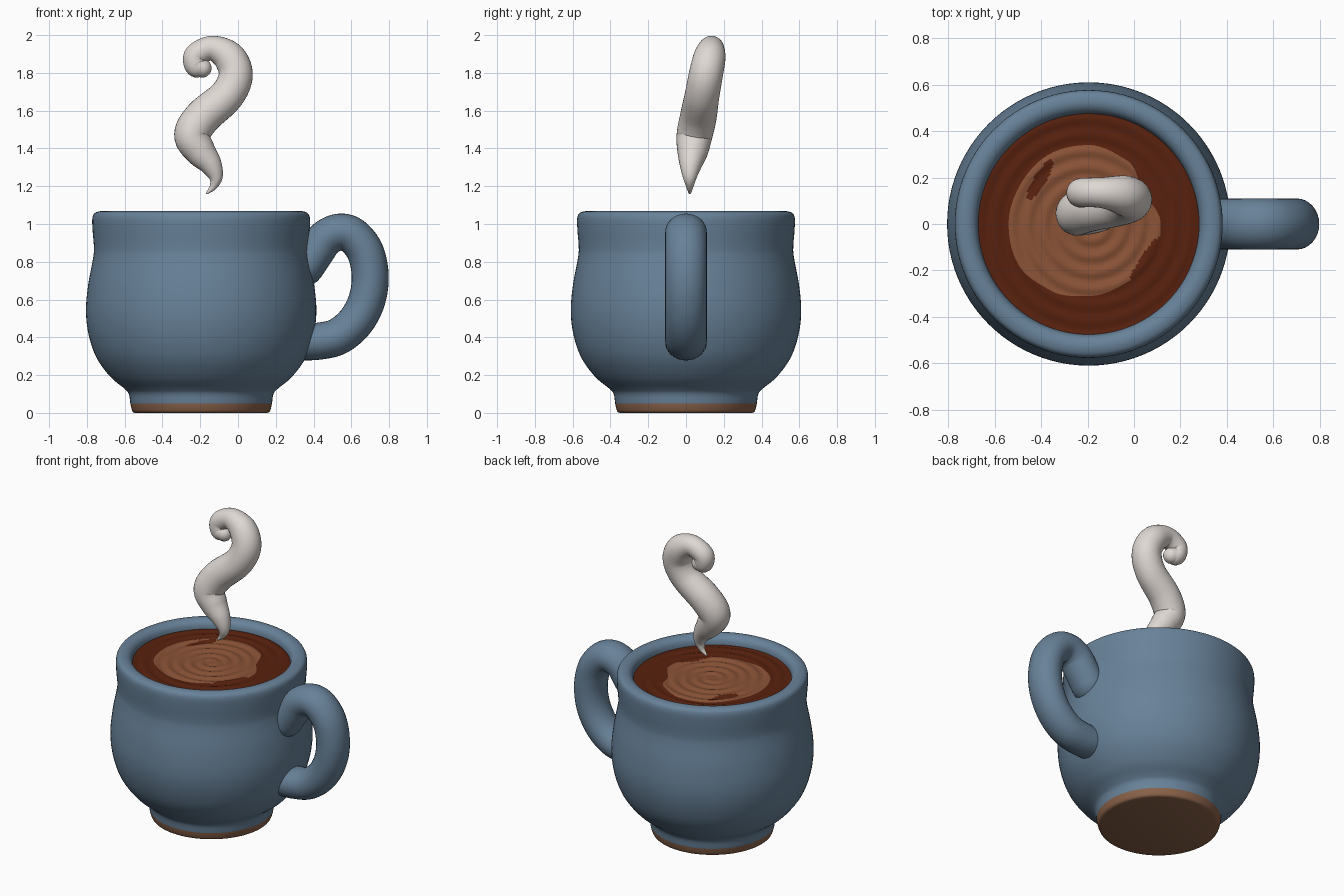
import bpy, bmesh, math
from mathutils import Vector

if "Cube" in bpy.data.objects:
    bpy.data.objects.remove(bpy.data.objects["Cube"])

CX = -0.195  # mug axis


def material(name, srgb):
    m = bpy.data.materials.new(name)
    m.diffuse_color = [((c / 255 + 0.055) / 1.055) ** 2.4 for c in srgb] + [1]
    m.use_nodes = True
    m.node_tree.nodes["Principled BSDF"].inputs["Base Color"].default_value = m.diffuse_color
    return m


BLUE = material("blue glaze", (104, 130, 153))
CLAY = material("bare clay", (138, 98, 73))
COFFEE = material("dark coffee", (88, 33, 14))
FOAM = material("light crema", (139, 83, 55))
STEAM = material("pale steam", (223, 216, 211))


def finish(bm, name, mats):
    bmesh.ops.recalc_face_normals(bm, faces=bm.faces)
    me = bpy.data.meshes.new(name)
    bm.to_mesh(me)
    bm.free()
    for m in mats:
        me.materials.append(m)
    ob = bpy.data.objects.new(name, me)
    bpy.context.collection.objects.link(ob)
    bpy.ops.object.select_all(action='DESELECT')
    ob.select_set(True)
    bpy.context.view_layer.objects.active = ob
    bpy.ops.object.shade_smooth_by_angle(angle=math.radians(50))
    return ob


def spline(pts, n):
    """Catmull-Rom through points of any dimension."""
    p = [Vector(q) for q in pts]
    p = [2 * p[0] - p[1]] + p + [2 * p[-1] - p[-2]]
    out = []
    for i in range(1, len(p) - 2):
        a, b, c, d = p[i - 1:i + 3]
        for k in range(n):
            t = k / n
            out.append(0.5 * (2 * b + (c - a) * t + (2 * a - 5 * b + 4 * c - d) * t * t
                              + (3 * b - a - 3 * c + d) * t ** 3))
    return out + [p[-2]]


def loft(bm, rings):
    """Skin closed rings of vertices."""
    for a, b in zip(rings, rings[1:]):
        n = len(a)
        for i in range(n):
            bm.faces.new((a[i], a[(i + 1) % n], b[(i + 1) % n], b[i]))


def tube(name, path, radii, mat, flat=1.0, sides=32):
    """Round-ended tube; flat scales the thickness in the xz plane."""
    pos = spline(path, 8)
    rad = [v[0] for v in spline([(r, 0) for r in radii], 8)]
    t0, t1 = (pos[1] - pos[0]).normalized(), (pos[-1] - pos[-2]).normalized()
    rows = [(p, r, (pos[min(i + 1, len(pos) - 1)] - pos[max(i - 1, 0)]).normalized())
            for i, (p, r) in enumerate(zip(pos, rad))]
    for k in range(1, 6):  # round caps
        a = k * math.pi / 2 / 5.3
        rows.insert(0, (pos[0] - t0 * rad[0] * math.sin(a), rad[0] * math.cos(a), t0))
        rows.append((pos[-1] + t1 * rad[-1] * math.sin(a), rad[-1] * math.cos(a), t1))
    bm = bmesh.new()
    rings = []
    for p, r, t in rows:
        side = Vector((0, 1, 0))
        side = (side - t * t.dot(side)).normalized()
        up = t.cross(side)
        rings.append([bm.verts.new(p + side * r * math.cos(a) + up * r * flat * math.sin(a))
                      for a in (2 * math.pi * i / sides for i in range(sides))])
    loft(bm, rings)
    bm.faces.new(rings[0])
    bm.faces.new(rings[-1])
    return finish(bm, name, [mat])


# mug body: turned profile (radius, height)
outer = spline([(0.375, 0.05), (0.383, 0.1), (0.408, 0.13), (0.48, 0.19), (0.553, 0.29),
                (0.595, 0.41), (0.61, 0.54), (0.598, 0.68), (0.572, 0.82), (0.568, 0.88),
                (0.575, 0.97), (0.576, 1.03), (0.563, 1.058), (0.53, 1.068), (0.5, 1.06),
                (0.48, 1.035), (0.472, 0.98)], 5)
profile = [(0.35, 0), (0.362, 0.004), (0.367, 0.015), (0.372, 0.035)] + [tuple(v) for v in outer]
bm = bmesh.new()
rings = [[bm.verts.new((CX + r * math.cos(a), r * math.sin(a), z))
          for a in (2 * math.pi * i / 96 for i in range(96))] for r, z in profile]
loft(bm, rings)
bm.faces.new(rings[0])
for f in bm.faces:  # unglazed foot
    f.material_index = int(f.calc_center_median().z < 0.049)
finish(bm, "mug_body", [BLUE, CLAY])

# handle
path = [(0.33, 0.375), (0.43, 0.38), (0.53, 0.405), (0.62, 0.48), (0.68, 0.59), (0.70, 0.72),
        (0.675, 0.85), (0.61, 0.935), (0.54, 0.957), (0.465, 0.925), (0.41, 0.85), (0.36, 0.775)]
tube("handle", [(x, 0, z) for x, z in path], [0.11] * len(path), BLUE, flat=0.89)

# coffee surface: polar disc whose rings follow the crema outline
EDGE = [0.31, 0.27, 0.32, 0.34, 0.345, 0.34, 0.345, 0.35, 0.33, 0.31, 0.30, 0.32]
SEG, INNER, OUTER = 144, 36, 10


def crema_radius(i):
    s = i * 12 / SEG
    k = int(s)
    t = (1 - math.cos((s - k) * math.pi)) / 2
    return EDGE[k] * (1 - t) + EDGE[(k + 1) % 12] * t


bm = bmesh.new()
rings = []
for j in range(1, INNER + OUTER + 1):
    ring = []
    for i in range(SEG):
        a, e = 2 * math.pi * i / SEG, crema_radius(i)
        r = e * j / INNER if j <= INNER else e + (0.48 - e) * (j - INNER) / OUTER
        z = 1.012 + 0.004 * math.sin(2 * math.pi * r / 0.07 - a) * min(1, r / 0.05)
        ring.append(bm.verts.new((CX + r * math.cos(a), r * math.sin(a), z)))
    rings.append(ring)
loft(bm, rings)
mid = bm.verts.new((CX, 0, 1.012))
for i in range(SEG):
    bm.faces.new((mid, rings[0][i], rings[0][(i + 1) % SEG]))
foam_verts = {v for ring in rings[:INNER] for v in ring} | {mid}
for f in bm.faces:
    c = f.calc_center_median()
    foam = all(v in foam_verts for v in f.verts)
    for sx, sy, length in ((-0.405, 0.19, 0.1), (0.05, -0.16, 0.12)):  # dark streaks
        u = (c.x - sx) * 0.53 + (c.y - sy) * 0.85
        v = (c.x - sx) * 0.85 - (c.y - sy) * 0.53
        if (u / length) ** 2 + (v / 0.027) ** 2 < 1:
            foam = False
    f.material_index = int(foam)
finish(bm, "coffee", [COFFEE, FOAM])

# steam wisp: x, y, z, radius
wisp = [(-0.162, 0.02, 1.165, 0.007), (-0.13, 0.02, 1.2, 0.02), (-0.118, 0.02, 1.25, 0.038),
        (-0.145, 0.025, 1.315, 0.06), (-0.2, 0.035, 1.385, 0.082), (-0.243, 0.045, 1.47, 0.095),
        (-0.187, 0.065, 1.566, 0.097), (-0.06, 0.085, 1.68, 0.092), (-0.012, 0.105, 1.79, 0.09),
        (-0.05, 0.125, 1.885, 0.085), (-0.14, 0.135, 1.93, 0.066), (-0.222, 0.135, 1.893, 0.063),
        (-0.222, 0.13, 1.838, 0.06), (-0.19, 0.125, 1.825, 0.05)]
tube("steam", [w[:3] for w in wisp], [w[3] for w in wisp], STEAM)
